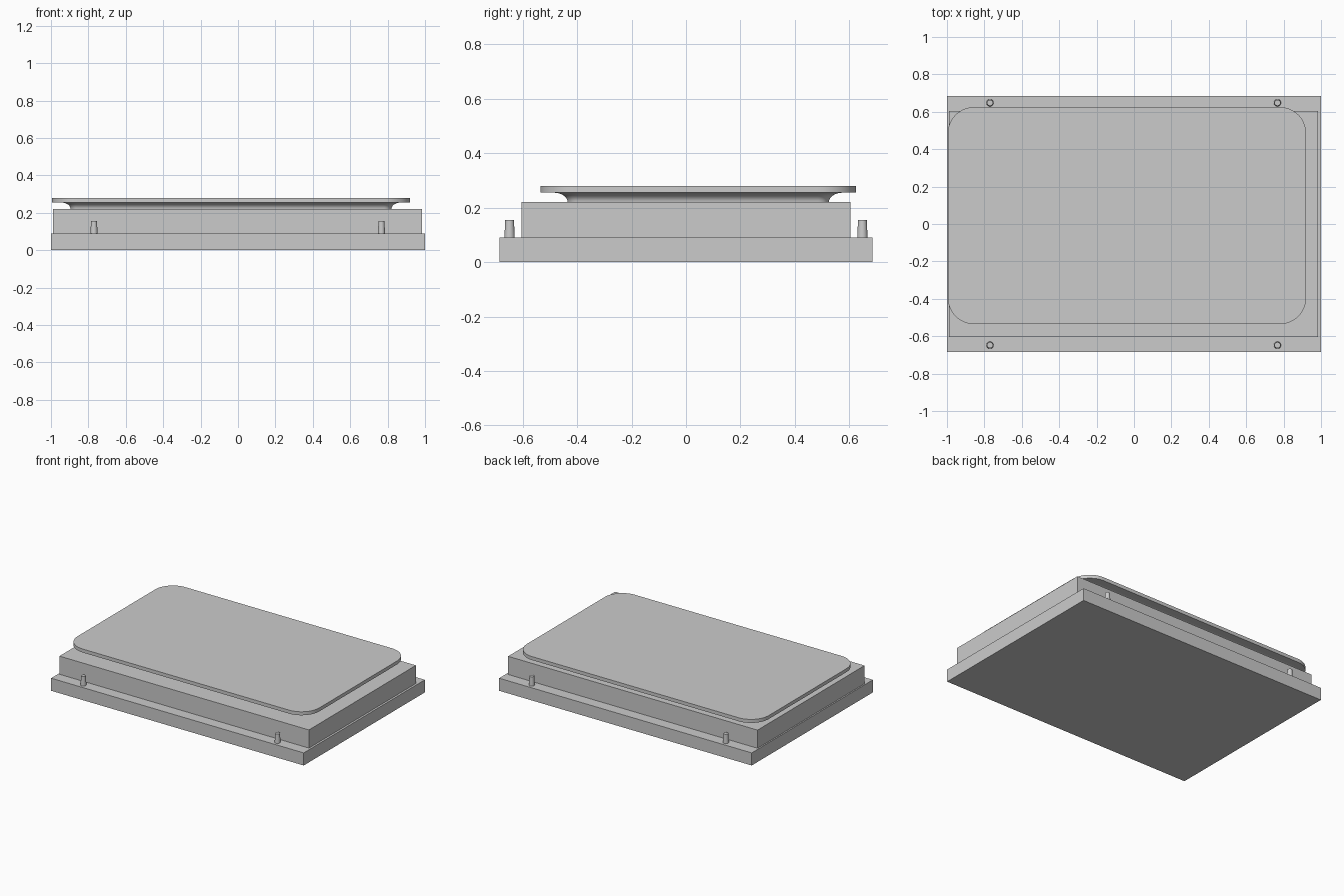
import bpy, bmesh
from math import sin, cos, pi, radians

cube = bpy.data.objects.get("Cube")
if cube:
    bpy.data.objects.remove(cube, do_unlink=True)

grey = bpy.data.materials.new("plain grey")
grey.use_nodes = True
colour = (0.6, 0.6, 0.6, 1)
grey.diffuse_color = colour
grey.node_tree.nodes["Principled BSDF"].inputs["Base Color"].default_value = colour


def finish(obj, name):
    obj.name = obj.data.name = name
    obj.data.materials.append(grey)
    return obj


def smooth(obj):
    bpy.ops.object.select_all(action="DESELECT")
    obj.select_set(True)
    bpy.context.view_layer.objects.active = obj
    bpy.ops.object.shade_smooth_by_angle(angle=radians(30))


def block(name, x0, x1, y0, y1, z0, z1):
    bpy.ops.mesh.primitive_cube_add(size=1)
    obj = finish(bpy.context.object, name)
    obj.location = ((x0 + x1) / 2, (y0 + y1) / 2, (z0 + z1) / 2)
    obj.scale = (x1 - x0, y1 - y0, z1 - z0)


# Panel outline shared by the plate and its neck
LEFT, RIGHT, FRONT, BACK, RADIUS = -0.995, 0.92, -0.535, 0.625, 0.14
STEPS = 12


def outline(inset):
    r = RADIUS - inset
    x0, x1, y0, y1 = LEFT + RADIUS, RIGHT - RADIUS, FRONT + RADIUS, BACK - RADIUS
    points = []
    for i, (cx, cy) in enumerate([(x1, y1), (x0, y1), (x0, y0), (x1, y0)]):
        for k in range(STEPS + 1):
            a = (i + k / STEPS) * pi / 2
            points.append((cx + r * cos(a), cy + r * sin(a)))
    return points


def loft(name, profile):
    """Stack rounded outlines from a list of (inset, height) pairs."""
    bm = bmesh.new()
    rings = [[bm.verts.new((x, y, z)) for x, y in outline(inset)] for inset, z in profile]
    for low, high in zip(rings, rings[1:]):
        for i in range(len(low)):
            j = (i + 1) % len(low)
            bm.faces.new((low[i], low[j], high[j], high[i]))
    bm.faces.new(rings[0][::-1])
    bm.faces.new(rings[-1])
    mesh = bpy.data.meshes.new(name)
    bm.to_mesh(mesh)
    bm.free()
    obj = bpy.data.objects.new(name, mesh)
    bpy.context.collection.objects.link(obj)
    smooth(finish(obj, name))


# Stepped body
block("base_slab", -1, 1, -0.685, 0.685, 0, 0.09)
block("middle_block", -0.99, 0.985, -0.605, 0.605, 0.09, 0.22)

# Concave neck flaring out below the rounded top plate
cove = [i / 8 * pi / 2 for i in range(9)]
loft("flared_neck", [(0.05 + 0.05 * cos(t), 0.22 + 0.035 * sin(t)) for t in cove])
loft("top_plate", [(0, 0.255), (0, 0.28)])

# Tapered locating pins on the front and back ledges
for side, x in (("right", -0.77), ("left", 0.767)):
    for end, y in (("front", -0.648), ("back", 0.648)):
        bpy.ops.mesh.primitive_cone_add(vertices=32, radius1=0.019, radius2=0.016,
                                        depth=0.065, location=(x, y, 0.1225))
        smooth(finish(bpy.context.object, f"{end}_{side}_pin"))
